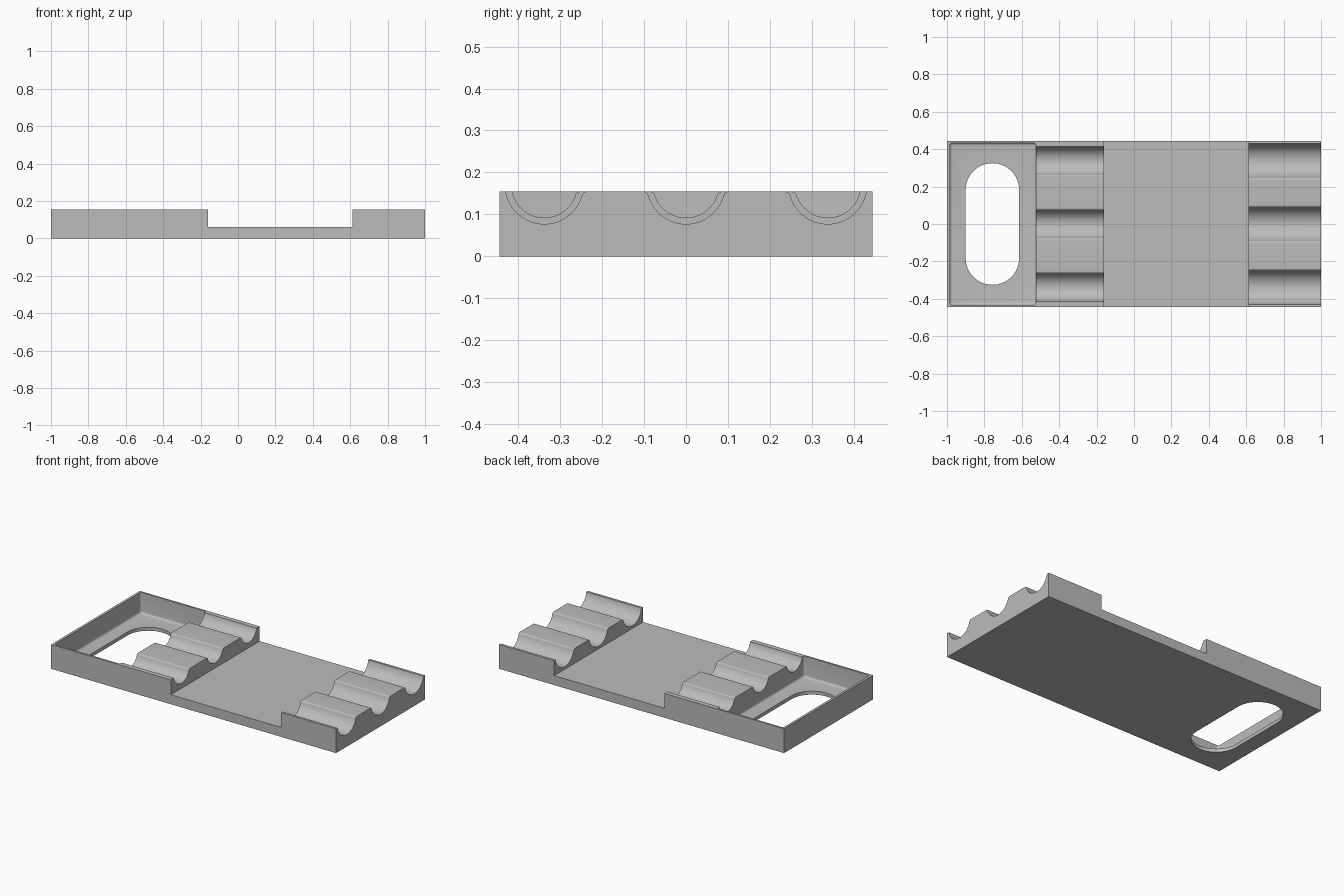
import bpy, bmesh
from math import sin, cos, pi, atan2, sqrt
from mathutils import Vector

default = bpy.data.objects.get("Cube")
if default:
    bpy.data.objects.remove(default)

TOP, DECK, HALF_Y = 0.154, 0.06, 0.445
AXIS_Z, FILLET, SPACING = 0.17, 0.011, 0.338
FLOOR = 0.022

grey = bpy.data.materials.new("plain grey")
grey.use_nodes = True
colour = (0.5, 0.5, 0.5, 1)
grey.diffuse_color = colour
grey.node_tree.nodes["Principled BSDF"].inputs["Base Color"].default_value = colour


def finish(name, bm):
    bmesh.ops.recalc_face_normals(bm, faces=bm.faces)
    mesh = bpy.data.meshes.new(name)
    bm.to_mesh(mesh)
    bm.free()
    mesh.materials.append(grey)
    obj = bpy.data.objects.new(name, mesh)
    bpy.context.collection.objects.link(obj)
    return obj


def extrude(name, points, offset):
    """Closed 3D outline pushed along offset into a solid."""
    bm = bmesh.new()
    face = bm.faces.new([bm.verts.new(p) for p in points])
    geo = bmesh.ops.extrude_face_region(bm, geom=[face])["geom"]
    moved = [g for g in geo if isinstance(g, bmesh.types.BMVert)]
    bmesh.ops.translate(bm, verts=moved, vec=Vector(offset))
    return finish(name, bm)


def groove_side(radius, rounded):
    """Half groove outline from top edge to lowest point, on the +y side."""
    if rounded:
        rise = AXIS_Z - TOP + FILLET
        w = sqrt((radius + FILLET) ** 2 - rise ** 2)
        end = atan2(rise, -w)
        angles = [pi / 2 + (end - pi / 2) * i / 8 for i in range(9)]
        pts = [(w, TOP + 0.1)]
        pts += [(w + FILLET * cos(a), TOP - FILLET + FILLET * sin(a)) for a in angles]
        start = end - pi
    else:
        pts = [(radius, TOP + 0.1), (radius, AXIS_Z)]
        start = 0
    for i in range(1, 25):
        a = start + (-pi / 2 - start) * i / 24
        pts.append((radius * cos(a), AXIS_Z + radius * sin(a)))
    return pts


def groove(radius, y, x0, x1):
    right = groove_side(radius, y <= 0)
    left = groove_side(radius, y >= 0)
    outline = right + [(-py, pz) for py, pz in reversed(left[:-1])]
    return extrude("groove_cutter", [(x0, y + py, pz) for py, pz in outline], (x1 - x0, 0, 0))


# Tray body: side profile with the lowered deck
profile = [(-1, 0), (1, 0), (1, TOP), (0.613, TOP), (0.613, DECK),
           (-0.16, DECK), (-0.16, TOP), (-1, TOP)]
tray = extrude("tray_body", [(x, -HALF_Y, z) for x, z in profile], (0, 2 * HALF_Y, 0))

# Pocket with rounded corners and floor edges
bm = bmesh.new()
bmesh.ops.create_cube(bm, size=1)
bmesh.ops.scale(bm, verts=bm.verts, vec=(0.46, 0.866, 0.3))
bmesh.ops.translate(bm, verts=bm.verts, vec=(-0.755, 0, FLOOR + 0.15))
edges = [e for e in bm.edges if min(v.co.z for v in e.verts) < 0.1]
bmesh.ops.bevel(bm, geom=edges, offset=0.013, segments=5, profile=0.5, affect='EDGES')
cutters = [finish("pocket_cutter", bm)]

# Slot through the pocket floor
r, cx, cy = 0.143, -0.757, 0.182
slot = []
for side in (1, -1):
    for i in range(33):
        a = pi * i / 32
        slot.append((cx + side * r * cos(a), side * (cy + r * sin(a)), -0.1))
cutters.append(extrude("slot_cutter", slot, (0, 0, 0.2)))

# Three cradles in each raised block
for y in (-SPACING, 0, SPACING):
    cutters.append(groove(0.078, y, -0.65, -0.1))
    cutters.append(groove(0.093, y, 0.5, 1.1))

# Carve the body, then drop the cutters
for cutter in cutters:
    cutter.hide_render = True
    mod = tray.modifiers.new("carve", 'BOOLEAN')
    mod.operation = 'DIFFERENCE'
    mod.solver = 'EXACT'
    mod.object = cutter
bpy.context.view_layer.update()
graph = bpy.context.evaluated_depsgraph_get()
carved = bpy.data.meshes.new_from_object(tray.evaluated_get(graph))
tray.modifiers.clear()
tray.data = carved
carved.materials.clear()
carved.materials.append(grey)
for poly in carved.polygons:
    poly.material_index = 0
for cutter in cutters:
    bpy.data.objects.remove(cutter)

bpy.ops.object.select_all(action='DESELECT')
tray.select_set(True)
bpy.context.view_layer.objects.active = tray
bpy.ops.object.shade_smooth_by_angle(angle=pi / 6)
